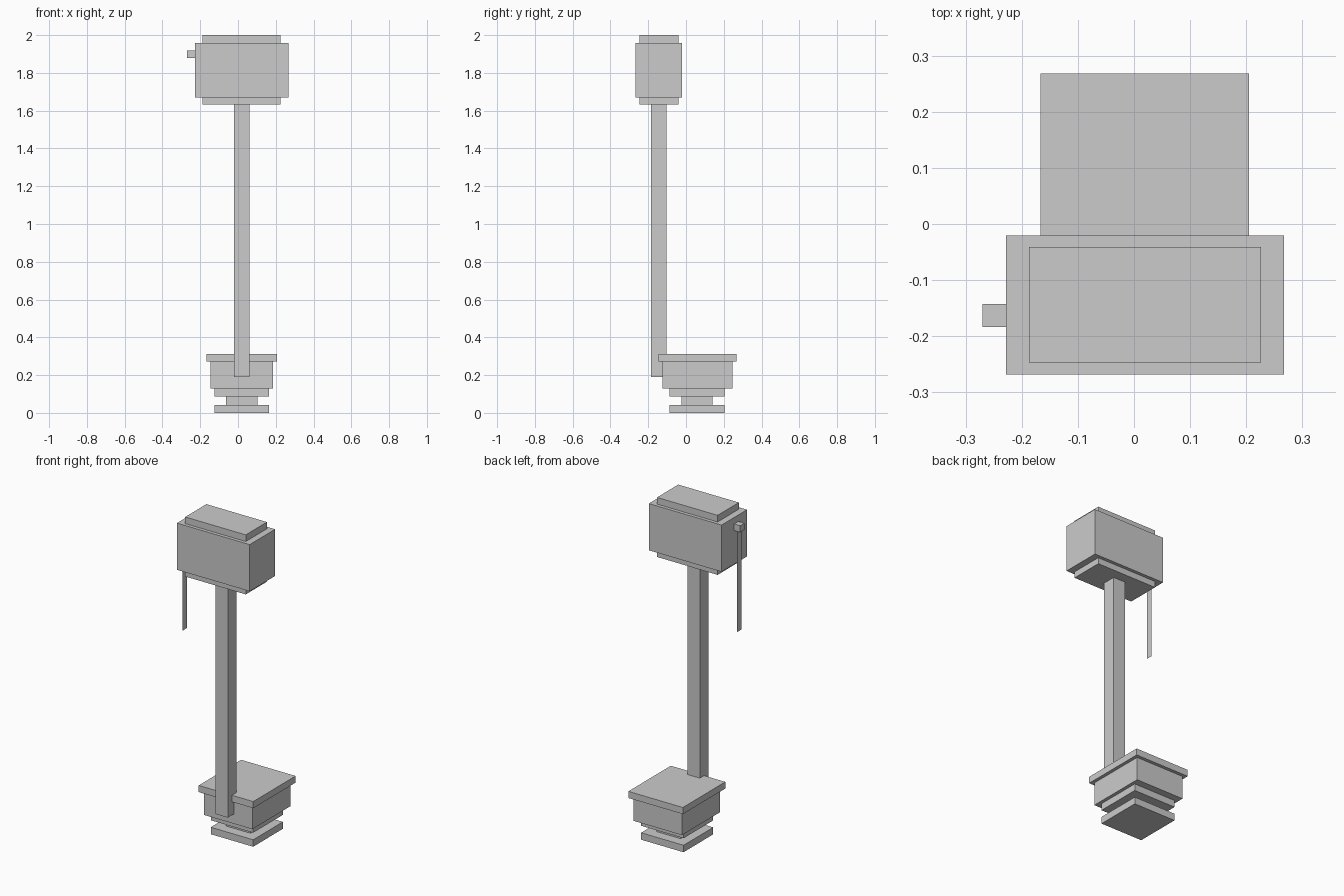
import bpy, bmesh

if "Cube" in bpy.data.objects:
    bpy.data.objects.remove(bpy.data.objects["Cube"])

U = 0.0413      # grid unit of the blocky model
CX = 0.0195     # shared centre line in x


def box(name, x, y, z):
    """Box from (min, max) ranges on each axis."""
    bm = bmesh.new()
    bmesh.ops.create_cube(bm, size=1)
    for v in bm.verts:
        for i, (lo, hi) in enumerate((x, y, z)):
            v.co[i] = hi if v.co[i] > 0 else lo
    mesh = bpy.data.meshes.new(name)
    bm.to_mesh(mesh)
    bm.free()
    obj = bpy.data.objects.new(name, mesh)
    bpy.context.collection.objects.link(obj)
    return obj


def block(name, cy, nx, ny, z0, z1):
    """Box centred on the centre line, sized in grid units in plan."""
    hx, hy = nx * U / 2, ny * U / 2
    return box(name, (CX - hx, CX + hx), (cy - hy, cy + hy), (z0, z1))


# Stepped base
BASE_Y = 0.058
for name, nx, ny, z0, z1 in (
    ("base_foot", 7, 7, 0.0, 0.043),
    ("base_neck", 4, 4, 0.043, 0.086),
    ("base_step", 7, 7, 0.086, 0.128),
    ("base_body", 8, 9, 0.128, 0.271),
    ("base_lid", 9, 10, 0.271, 0.312),
):
    block(name, BASE_Y + (0.0035 if ny > 7 else 0), nx, ny, z0, z1)

# Post fixed to the front of the base
block("post", -0.145, 2, 2, 0.19, 1.633)

# Head with plates above and below
HEAD_Y = -0.144
block("head_lower_plate", HEAD_Y, 10, 5, 1.633, 1.671)
block("head", HEAD_Y, 12, 6, 1.671, 1.959)
block("head_upper_plate", HEAD_Y, 10, 5, 1.959, 2.0)

# Knob on the left side of the head
kx = (CX - 7 * U, CX - 6 * U)
ky = (-0.184, -0.143)
kz = (1.878, 1.919)
box("knob", kx, ky, kz)

# Flat pull cord hanging under the knob (single sheet)
mid = sum(kx) / 2
cord = bpy.data.meshes.new("pull_cord")
z0 = kz[0] - 15 * U
cord.from_pydata([(mid, ky[0], z0), (mid, ky[0], kz[0]),
                  (mid, ky[1], kz[0]), (mid, ky[1], z0)], [], [(0, 1, 2, 3)])
bpy.context.collection.objects.link(bpy.data.objects.new("pull_cord", cord))
